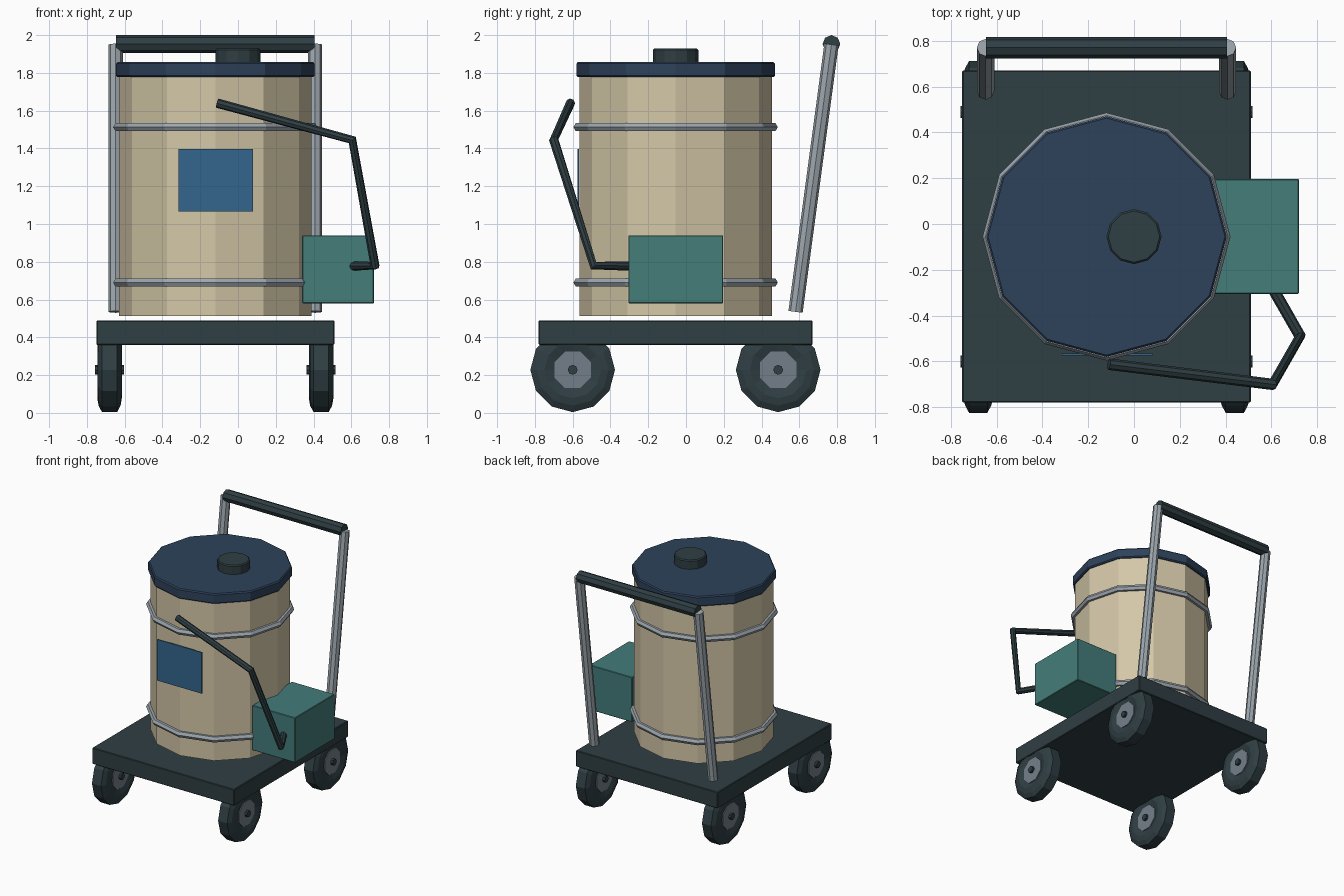
import bpy, bmesh, math
from mathutils import Matrix, Vector

if "Cube" in bpy.data.objects:
    bpy.data.objects.remove(bpy.data.objects["Cube"])


def material(name, r, g, b):
    """Flat colour given as 0-255 sRGB, stored linear."""
    linear = [((c / 255 + 0.055) / 1.055) ** 2.4 for c in (r, g, b)] + [1]
    m = bpy.data.materials.new(name)
    m.use_nodes = True
    m.diffuse_color = linear
    m.node_tree.nodes["Principled BSDF"].inputs["Base Color"].default_value = linear
    return m


CHARCOAL = material("charcoal", 47, 62, 67)
CREAM = material("cream", 212, 199, 168)
NAVY = material("navy", 46, 66, 91)
BLUE = material("label blue", 52, 102, 141)
TEAL = material("teal", 67, 125, 122)
STEEL = material("steel", 157, 167, 174)
HUB = material("hub grey", 116, 127, 138)


def finish(name, bm, mat):
    bmesh.ops.recalc_face_normals(bm, faces=bm.faces)
    mesh = bpy.data.meshes.new(name)
    bm.to_mesh(mesh)
    bm.free()
    obj = bpy.data.objects.new(name, mesh)
    bpy.context.collection.objects.link(obj)
    mesh.materials.append(mat)
    return obj


def box(name, low, high, mat, bevel=0.0):
    low, high = Vector(low), Vector(high)
    bm = bmesh.new()
    bmesh.ops.create_cube(bm, size=1, matrix=Matrix.Translation((low + high) / 2)
                          @ Matrix.Diagonal((*(high - low), 1)))
    if bevel:
        bmesh.ops.bevel(bm, geom=bm.edges[:], offset=bevel, segments=1, affect='EDGES')
    return finish(name, bm, mat)


def lathe(name, profile, sides, centre, mat, axis='Z', closed=False, turn=0.0):
    """Spin (radius, height) points round an axis; open profiles get end caps."""
    bm = bmesh.new()
    rings = []
    for i in range(sides):
        a = turn + math.tau * i / sides
        rings.append([bm.verts.new((r * math.cos(a), r * math.sin(a), h)) for r, h in profile])
    n = len(profile)
    for i in range(sides):
        a, b = rings[i], rings[(i + 1) % sides]
        for j in range(n if closed else n - 1):
            k = (j + 1) % n
            bm.faces.new((a[j], b[j], b[k], a[k]))
    if not closed:
        for j in (0, n - 1):
            bm.faces.new([ring[j] for ring in rings])
    if axis == 'X':
        bm.transform(Matrix.Rotation(math.pi / 2, 4, 'Y'))
    bm.transform(Matrix.Translation(centre))
    return finish(name, bm, mat)


def tube(name, points, radius, mat):
    """Eight-sided pipe along straight segments."""
    curve = bpy.data.curves.new(name, 'CURVE')
    curve.dimensions = '3D'
    curve.bevel_depth = radius
    curve.bevel_resolution = 2
    curve.use_fill_caps = True
    spline = curve.splines.new('POLY')
    spline.points.add(len(points) - 1)
    for p, co in zip(spline.points, points):
        p.co = (*co, 1)
    spline.use_smooth = False
    curve.materials.append(mat)
    obj = bpy.data.objects.new(name, curve)
    bpy.context.collection.objects.link(obj)
    return obj


CX, CY = -0.12, -0.055   # axis of cart and drum

# Cart platform
box("platform", (-0.75, -0.78, 0.36), (0.51, 0.67, 0.49), CHARCOAL, 0.005)

# Four wheels: tyre, hub and axle
tyre = [(0.095, -0.05), (0.15, -0.065), (0.19, -0.058), (0.224, -0.04)]
tyre += [(r, -h) for r, h in reversed(tyre)]
for side, x in (("right", CX - 0.56), ("left", CX + 0.56)):
    for end, y in (("front", -0.6), ("rear", 0.488)):
        at = (x, y, 0.228)
        lathe(f"{end}_{side}_tyre", tyre, 12, at, CHARCOAL, 'X', closed=True)
        lathe(f"{end}_{side}_hub", [(0.105, -0.058), (0.105, 0.058)], 8, at, HUB, 'X',
              turn=math.pi / 8)
        lathe(f"{end}_{side}_axle", [(0.026, -0.077), (0.026, 0.077)], 8, at, CHARCOAL, 'X')

# Drum with two hoops
lathe("drum", [(0.51, 0.513), (0.51, 1.78)], 12, (CX, CY, 0), CREAM)
for name, z in (("lower_hoop", 0.69), ("upper_hoop", 1.513)):
    ring = [(0.516 + 0.025 * math.cos(math.tau * i / 6), 0.025 * math.sin(math.tau * i / 6))
            for i in range(6)]
    lathe(name, ring, 12, (CX, CY, z), STEEL, closed=True)

# Lid and its knob
lathe("lid", [(0.517, 1.777), (0.525, 1.785), (0.525, 1.849), (0.517, 1.858)], 12,
      (CX, CY, 0), NAVY)
lathe("lid_knob", [(0.12, 1.855), (0.12, 1.922), (0.112, 1.93)], 12, (0, CY, 0), CHARCOAL)

# Front label
box("label", (-0.315, -0.575, 1.067), (0.08, -0.566, 1.397), BLUE)

# Motor housing on the drum's side
box("motor_box", (0.34, -0.305, 0.58), (0.72, 0.197, 0.94), TEAL, 0.004)

# Hose from the housing up across the front
tube("hose", [(0.605, -0.28, 0.777), (0.725, -0.49, 0.78), (0.605, -0.7, 1.445),
              (-0.11, -0.612, 1.64)], 0.025, CHARCOAL)

# Push handle
for side, x in (("right", CX - 0.528), ("left", CX + 0.528)):
    tube(f"{side}_handle_post", [(x, 0.58, 0.535), (x, 0.77, 1.95)], 0.038, STEEL)
tube("handle_grip", [(CX - 0.525, 0.77, 1.953), (CX + 0.525, 0.77, 1.953)], 0.047, CHARCOAL)
